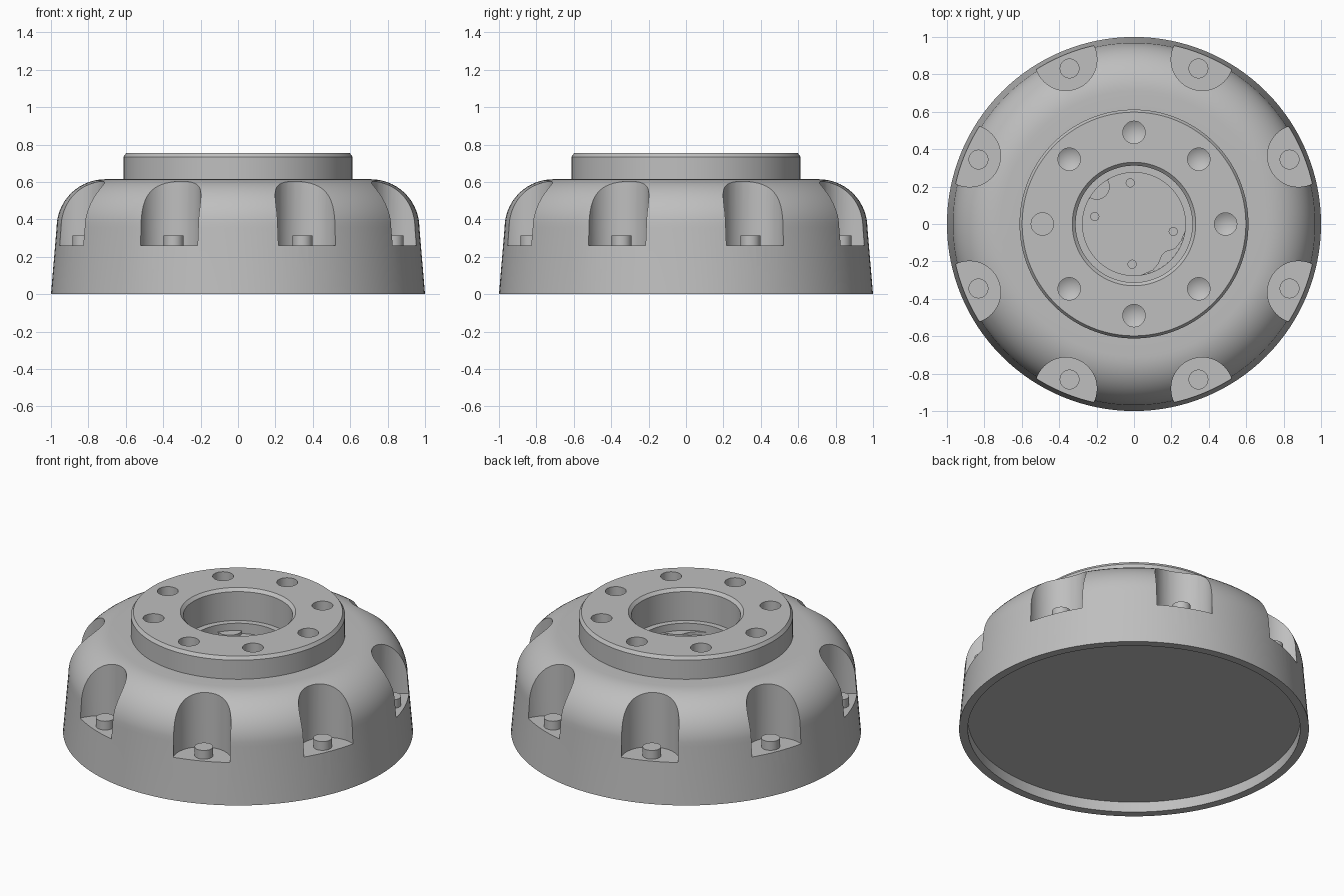
import bpy, bmesh
from math import sin, cos, pi, radians
from mathutils import Matrix, Vector

if "Cube" in bpy.data.objects:
    bpy.data.objects.remove(bpy.data.objects["Cube"])

GREY = (0.52, 0.52, 0.52, 1)
grey = bpy.data.materials.new("plain grey metal")
grey.use_nodes = True
grey.diffuse_color = GREY
grey.node_tree.nodes["Principled BSDF"].inputs["Base Color"].default_value = GREY


def finish(name, bm):
    bmesh.ops.recalc_face_normals(bm, faces=bm.faces)
    mesh = bpy.data.meshes.new(name)
    bm.to_mesh(mesh)
    bm.free()
    mesh.materials.append(grey)
    obj = bpy.data.objects.new(name, mesh)
    bpy.context.collection.objects.link(obj)
    return obj


def lathe(bm, profile, segments, centre=(0, 0)):
    """Revolve (radius, z) points about a vertical axis; ends lie on the axis."""
    rings = []
    for r, z in profile:
        if r == 0:
            rings.append([bm.verts.new((*centre, z))] * segments)
        else:
            rings.append([bm.verts.new((centre[0] + r * cos(2 * pi * i / segments),
                                        centre[1] + r * sin(2 * pi * i / segments), z))
                          for i in range(segments)])
    for low, high in zip(rings, rings[1:]):
        for i in range(segments):
            j = (i + 1) % segments
            quad = list(dict.fromkeys((low[i], low[j], high[j], high[i])))
            bm.faces.new(quad)


def prism(name, outline, z0, z1):
    bm = bmesh.new()
    base = bm.faces.new([bm.verts.new((x, y, z0)) for x, y in outline])
    top = bmesh.ops.extrude_face_region(bm, geom=[base])["geom"]
    bmesh.ops.translate(bm, vec=(0, 0, z1 - z0),
                        verts=[v for v in top if isinstance(v, bmesh.types.BMVert)])
    return finish(name, bm)


def ring_points(radius, count, offset):
    return [(radius * cos(offset + 2 * pi * i / count),
             radius * sin(offset + 2 * pi * i / count)) for i in range(count)]


def smooth(obj):
    bpy.ops.object.select_all(action="DESELECT")
    obj.select_set(True)
    bpy.context.view_layer.objects.active = obj
    bpy.ops.object.shade_smooth_by_angle(angle=radians(25))


# Housing: domed shoulder, raised flange, stepped bore and shallow recess below
R, MID, FLOOR = 0.26, 0.355, 0.49
dome = [(0.71 + R * cos(a), MID + R * sin(a))
        for a in [pi / 2 * i / 14 for i in range(15)]]
profile = ([(0, 0.065), (0.95, 0.065), (0.95, 0), (1.0, 0)] + dome +
           [(0.612, 0.615), (0.612, 0.735), (0.598, 0.755),
            (0.33, 0.755), (0.312, 0.737), (0.312, 0.555),
            (0.275, 0.555), (0.275, FLOOR), (0, FLOOR)])
bm = bmesh.new()
lathe(bm, profile, 128)
housing = finish("housing", bm)

# Cutters: edge pockets, flange bolt holes and small pin holes in the bore
POCKET_FLOOR = 0.26
bm = bmesh.new()
for p in ring_points(0.952, 8, pi / 8):
    lathe(bm, [(0, POCKET_FLOOR), (0.166, POCKET_FLOOR), (0.166, 0.9), (0, 0.9)], 48, p)
for i, p in enumerate(ring_points(0.49, 8, 0)):
    tip = 0.62 if i == 4 else 0.585
    lathe(bm, [(0, tip), (0.06, 0.62), (0.06, 0.9), (0, 0.9)], 32, p)
for p in [(-0.02, 0.22), (-0.21, 0.04), (0.21, -0.04), (-0.01, -0.215)]:
    lathe(bm, [(0, FLOOR - 0.03), (0.022, FLOOR - 0.03),
               (0.022, FLOOR + 0.02), (0, FLOOR + 0.02)], 16, p)
cutter = finish("cutter", bm)
cutter.hide_render = True

cut = housing.modifiers.new("cut", "BOOLEAN")
cut.operation = "DIFFERENCE"
cut.solver = "EXACT"
cut.object = cutter
bpy.context.view_layer.update()
graph = bpy.context.evaluated_depsgraph_get()
cut_mesh = bpy.data.meshes.new_from_object(housing.evaluated_get(graph))
housing.modifiers.clear()
housing.data = cut_mesh
bpy.data.objects.remove(cutter)
smooth(housing)

# Bolt heads standing in the pockets
bm = bmesh.new()
for p in ring_points(0.9, 8, pi / 8):
    lathe(bm, [(0, POCKET_FLOOR - 0.01), (0.053, POCKET_FLOOR - 0.01),
               (0.053, 0.315), (0, 0.315)], 32, p)
smooth(finish("pocket_bolts", bm))


# Low raised pads at the edge of the bore floor
def rim_arc(start, end, steps=12):
    angles = [radians(start + (end - start) * i / steps) for i in range(steps + 1)]
    return [(0.275 * cos(a), 0.275 * sin(a)) for a in angles]


lobe = [(-0.2 + 0.07 * cos(a), 0.2 + 0.07 * sin(a))
        for a in [radians(-120 + 15 * i) for i in range(11)]]
prism("round_pad", rim_arc(119, 151) + lobe, FLOOR - 0.01, FLOOR + 0.02)
wave = [(0.25, -0.09), (0.22, -0.13), (0.17, -0.145), (0.145, -0.17),
        (0.13, -0.21), (0.1, -0.245)]
prism("wavy_pad", rim_arc(-82, -8) + wave, FLOOR - 0.01, FLOOR + 0.02)
